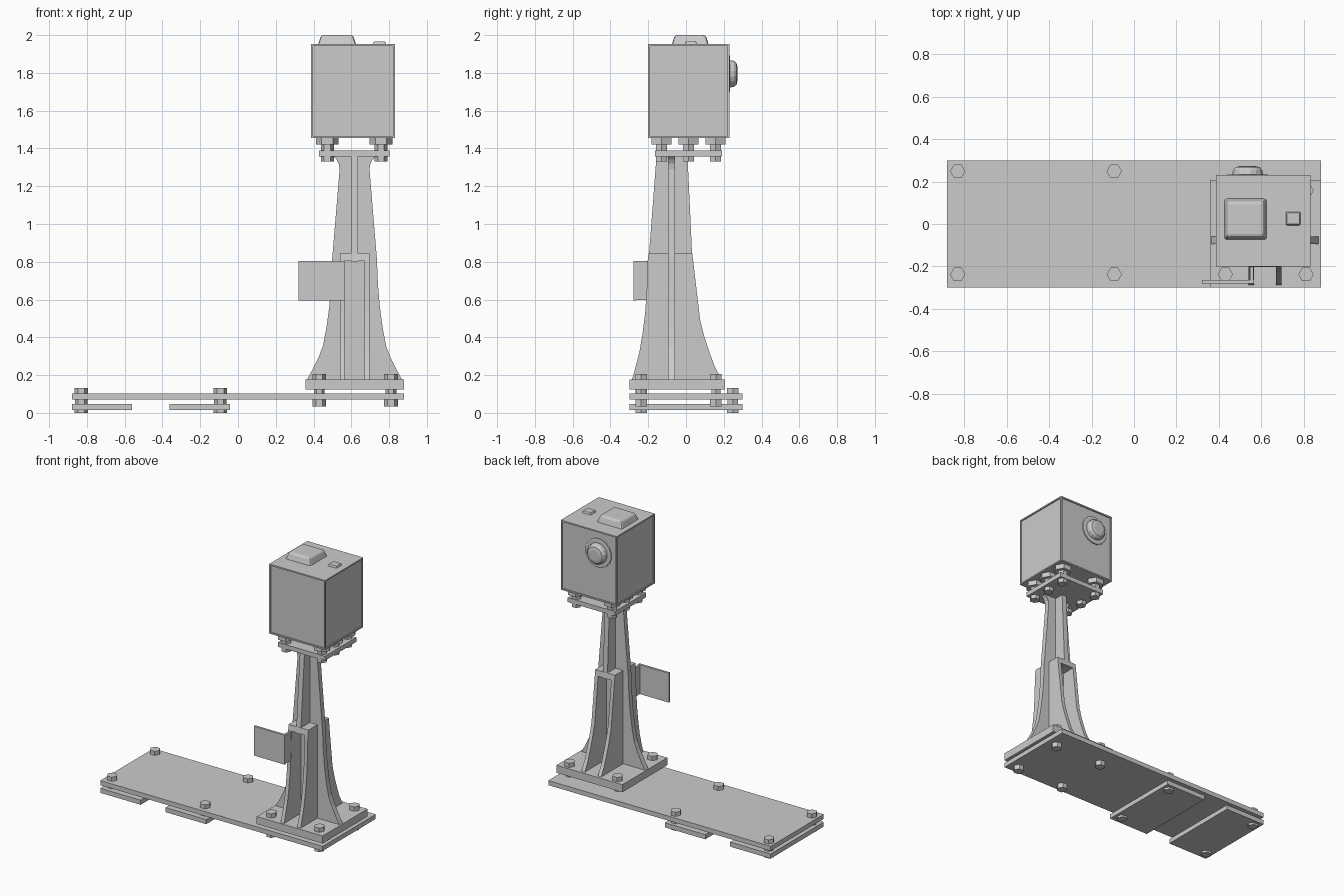
import bpy, bmesh, math
from mathutils import Matrix, Vector

if "Cube" in bpy.data.objects:
    bpy.data.objects.remove(bpy.data.objects["Cube"])


def finish(name, bm):
    bmesh.ops.recalc_face_normals(bm, faces=bm.faces)
    me = bpy.data.meshes.new(name)
    bm.to_mesh(me)
    bm.free()
    ob = bpy.data.objects.new(name, me)
    bpy.context.collection.objects.link(ob)
    return ob


def add_box(bm, x0, x1, y0, y1, z0, z1):
    m = Matrix.Translation(((x0 + x1) / 2, (y0 + y1) / 2, (z0 + z1) / 2)) \
        @ Matrix.Diagonal((x1 - x0, y1 - y0, z1 - z0, 1))
    return bmesh.ops.create_cube(bm, size=1, matrix=m)["verts"]


def box(name, *dims):
    bm = bmesh.new()
    add_box(bm, *dims)
    return finish(name, bm)


def plate(name, pts, axis, c, t):
    """Extrude a profile of (u, z) points by thickness t centred at c along axis."""
    bm = bmesh.new()
    put = (lambda u, z, w: (w, u, z)) if axis == "x" else (lambda u, z, w: (u, w, z))
    f = bm.faces.new([bm.verts.new(put(u, z, c - t / 2)) for u, z in pts])
    ext = bmesh.ops.extrude_face_region(bm, geom=[f])["geom"]
    vec = Vector((t, 0, 0)) if axis == "x" else Vector((0, t, 0))
    bmesh.ops.translate(bm, vec=vec, verts=[v for v in ext if isinstance(v, bmesh.types.BMVert)])
    return finish(name, bm)


def bolts(name, places, sections):
    """Hexagonal bolts: sections are (radius, z0, z1)."""
    bm = bmesh.new()
    for x, y in places:
        for r, z0, z1 in sections:
            bmesh.ops.create_cone(bm, cap_ends=True, segments=6, radius1=r, radius2=r, depth=z1 - z0,
                                  matrix=Matrix.Translation((x, y, (z0 + z1) / 2))
                                  @ Matrix.Rotation(math.pi / 2, 4, "Z"))
    # make the corners point along x
    ob = finish(name, bm)
    return ob


def tapered_block(name, x0, x1, y0, y1, z0, z1, inset, bevel):
    bm = bmesh.new()
    vs = add_box(bm, x0, x1, y0, y1, z0, z1)
    cx, cy = (x0 + x1) / 2, (y0 + y1) / 2
    for v in vs:
        if v.co.z > (z0 + z1) / 2:
            v.co.x -= math.copysign(inset, v.co.x - cx)
            v.co.y -= math.copysign(inset, v.co.y - cy)
    edges = [e for e in bm.edges if any(v.co.z > (z0 + z1) / 2 for v in e.verts)]
    bmesh.ops.bevel(bm, geom=edges, offset=bevel, segments=2, profile=0.5, affect="EDGES")
    return finish(name, bm)


CX, CY = 0.617, -0.077

# ground plates
box("long_base_plate", -0.88, 0.88, -0.30, 0.30, 0.07, 0.103)
for i, (a, b) in enumerate([(-0.88, -0.56), (-0.363, -0.042)]):
    box(f"foot_plate_{i + 1}", a, b, -0.30, 0.30, 0.015, 0.048)
bolts("foot_bolts", [(x, y) for x in (-0.83, -0.093) for y in (-0.237, 0.248)],
      [(0.036, 0.103, 0.132), (0.028, 0.01, 0.11), (0.036, 0, 0.015), (0.033, 0.048, 0.07)])

# pedestal base
box("pedestal_base", 0.358, 0.88, -0.30, 0.207, 0.123, 0.177)
bolts("pedestal_bolts", [(x, y) for x in (0.43, 0.81) for y in (-0.237, 0.158)],
      [(0.036, 0.177, 0.207), (0.028, 0.04, 0.18), (0.036, 0.035, 0.07)])

# column side rib, spanning x
half = [(0.255, 0.17), (0.222, 0.23), (0.19, 0.295), (0.167, 0.355), (0.149, 0.45), (0.134, 0.56),
        (0.124, 0.68), (0.118, 0.82), (0.079, 1.29), (0.084, 1.32), (0.096, 1.342), (0.115, 1.362)]
plate("side_rib", [(CX - u, z) for u, z in half] + [(CX + u, z) for u, z in reversed(half)], "y", CY, 0.036)

# column cross web, spanning y, above the twin ribs
low, high, cap = 0.177, 0.845, 0.805
plate("upper_web", [(-0.199, 0.80), (-0.156, 1.36), (0.008, 1.36), (0.034, 0.80)], "x", CX, 0.036)

# twin lower ribs and the caps joining them
front = [(-0.288, 0.17), (-0.268, 0.24), (-0.247, 0.32), (-0.23, 0.42), (-0.216, 0.53),
         (-0.208, 0.65), (-0.203, cap), (-0.197, high)]
back = [(0.192, 0.17), (0.152, 0.245), (0.121, 0.33), (0.095, 0.41), (0.075, 0.49),
        (0.062, 0.60), (0.038, cap), (0.033, high)]
for side, s in (("left", -1), ("right", 1)):
    plate(f"{side}_lower_rib", front + back[::-1], "x", CX + s * 0.065, 0.026)
plate("rib_cap", front[-2:] + back[:-3:-1], "x", CX, 0.104)

# side sign on an angled bracket
box("sign_plate", 0.32, 0.565, -0.279, -0.263, 0.595, 0.805)
box("sign_bracket", 0.547, 0.563, -0.27, -0.19, 0.597, 0.803)

# mounting plate under the housing
box("mount_plate", 0.43, 0.803, -0.164, 0.19, 1.358, 1.39)
bolts("mount_bolts", [(x, y) for x in (0.473, 0.757) for y in (-0.13, 0.013, 0.156)],
      [(0.06, 1.42, 1.456), (0.034, 1.33, 1.425)])

# housing with shallow recessed side panels
bm = bmesh.new()
add_box(bm, 0.387, 0.830, -0.20, 0.230, 1.455, 1.953)
bm.normal_update()
sides = [f for f in bm.faces if abs(f.normal.z) < 0.5]
bmesh.ops.inset_individual(bm, faces=sides, thickness=0.014)
for f in sides:
    n = f.normal.copy()
    bmesh.ops.translate(bm, vec=-0.008 * n,
                        verts=bmesh.ops.extrude_discrete_faces(bm, faces=[f])["faces"][0].verts)
finish("housing", bm)

# roof fittings
tapered_block("roof_cover", 0.424, 0.625, -0.075, 0.120, 1.95, 2.0, 0.016, 0.012)
tapered_block("roof_button", 0.714, 0.784, -0.007, 0.058, 1.95, 1.967, 0.005, 0.005)

# round eye on the back: (radius, y) lathe profile
bm = bmesh.new()
N = 16
rings = []
for r, y in [(0.103, 0.215), (0.103, 0.230), (0.096, 0.233), (0.074, 0.233), (0.070, 0.254),
             (0.058, 0.268), (0.046, 0.270), (0.040, 0.272)]:
    rings.append([bm.verts.new((0.535 + r * math.cos(2 * math.pi * (k + 0.5) / N), y,
                                1.795 + r * math.sin(2 * math.pi * (k + 0.5) / N))) for k in range(N)])
for a, b in zip(rings, rings[1:]):
    for k in range(N):
        bm.faces.new((a[k], a[(k + 1) % N], b[(k + 1) % N], b[k]))
bm.faces.new(rings[0])
bm.faces.new(rings[-1])
finish("back_eye", bm)
